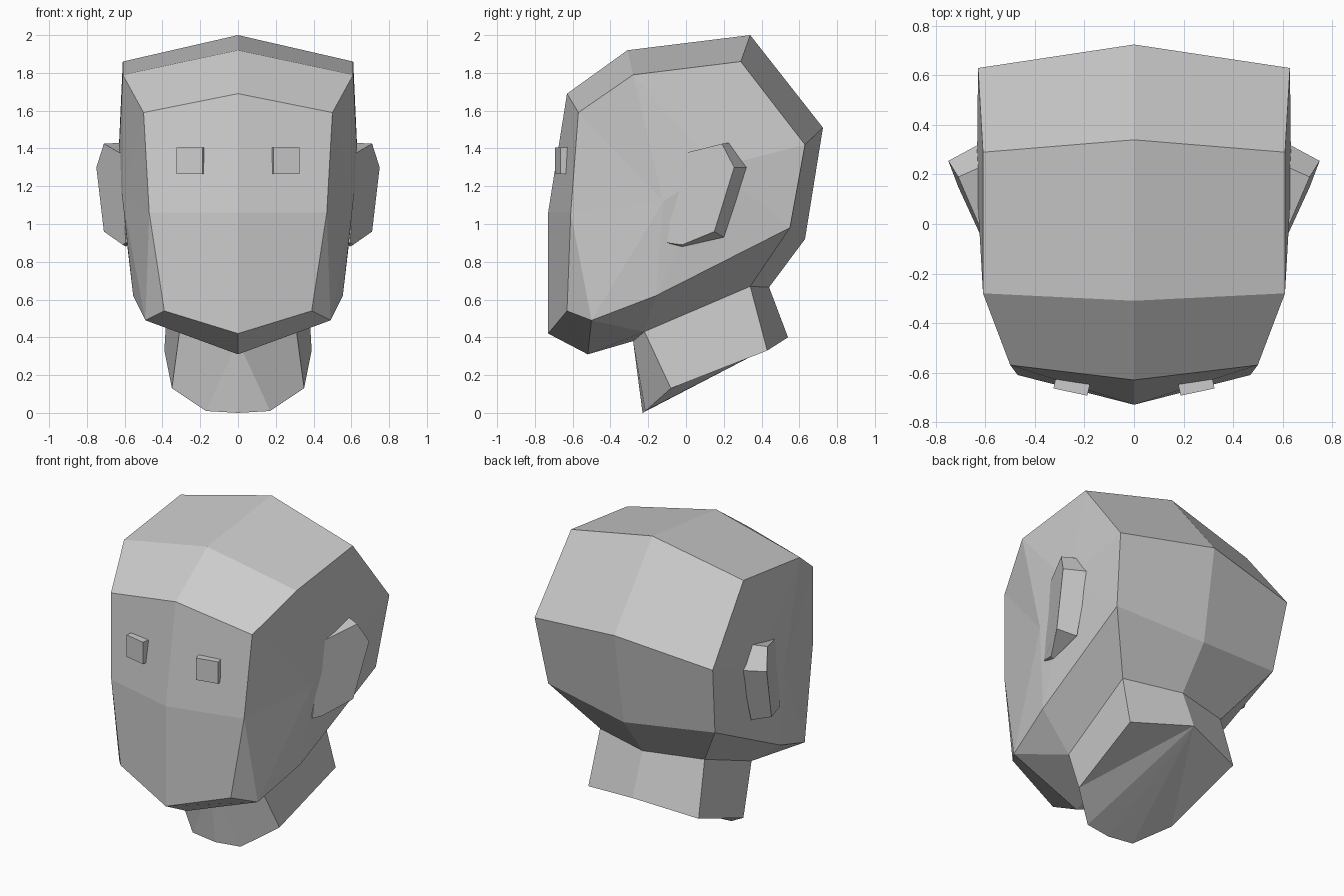
import bpy, bmesh, math
from mathutils import Vector

if "Cube" in bpy.data.objects:
    bpy.data.objects.remove(bpy.data.objects["Cube"])

grey = bpy.data.materials.new("light_grey")
grey.diffuse_color = (0.6, 0.6, 0.6, 1)
grey.use_nodes = True
grey.node_tree.nodes["Principled BSDF"].inputs["Base Color"].default_value = grey.diffuse_color


def mesh_object(name, bm):
    bmesh.ops.remove_doubles(bm, verts=bm.verts, dist=0.0005)
    bmesh.ops.recalc_face_normals(bm, faces=bm.faces)
    mesh = bpy.data.meshes.new(name)
    bm.to_mesh(mesh)
    bm.free()
    ob = bpy.data.objects.new(name, mesh)
    bpy.context.collection.objects.link(ob)
    mesh.materials.append(grey)
    return ob


def face(bm, pts, side=1):
    bm.faces.new([bm.verts.new((p[0] * side, p[1], p[2])) for p in pts])


def strip(bm, a, b, side):
    # quads between two rows of points
    for i in range(len(a) - 1):
        face(bm, (a[i], a[i + 1], b[i + 1], b[i]), side)


# Head: centre line and side rim, both running from under the chin over the crown to the nape
centre = [(0, y, z) for y, z in (
    (-.28, .38), (-.52, .31), (-.73, .42), (-.73, 1.06), (-.63, 1.69),
    (-.31, 1.92), (.34, 2.0), (.725, 1.51), (.63, .92), (.44, .665))]
rim = [(.39, -.63, .54), (.47, -.61, 1.06), (.50, -.57, 1.59), (.61, -.28, 1.79),
       (.61, .29, 1.86), (.63, .63, 1.42), (.59, .55, .98)]
jaw_front, jaw_mid = (.49, -.50, .49), (.555, -.16, .62)
neck_front, neck_back = (.31, -.22, .43), (.37, .34, .67)
temple, cheek = (.61, -.12, 1.12), (.635, .16, 1.30)

bm = bmesh.new()
for s in (1, -1):
    strip(bm, centre[2:9], rim, s)
    # chin, underside of jaw and nape
    face(bm, (centre[2], rim[0], jaw_front, centre[1]), s)
    face(bm, (centre[1], jaw_front, neck_front, centre[0]), s)
    face(bm, (jaw_front, jaw_mid, neck_front), s)
    face(bm, (jaw_mid, rim[6], neck_back, neck_front), s)
    face(bm, (rim[6], centre[8], centre[9], neck_back), s)
    # side of head, slightly domed around two inner points
    for tri in ((jaw_front, rim[0], rim[1]), (jaw_front, rim[1], temple),
                (rim[1], rim[2], temple), (rim[2], rim[3], temple),
                (rim[3], cheek, temple), (rim[3], rim[4], cheek),
                (rim[4], rim[5], cheek), (rim[5], rim[6], cheek),
                (rim[6], jaw_mid, cheek), (jaw_mid, temple, cheek),
                (jaw_mid, jaw_front, temple)):
        face(bm, tri, s)
mesh_object("head", bm)

# Neck: slanted prism leaving the jaw, with a chiselled lower front edge
base_mid, base_front = (0, -.23, 0), (.17, -.215, .01)
base_side, base_back, base_nape = (.35, -.08, .13), (.39, .43, .33), (0, .54, .40)
bm = bmesh.new()
for s in (1, -1):
    face(bm, (centre[0], base_front, base_mid), s)
    face(bm, (centre[0], neck_front, base_side, base_front), s)
    face(bm, (neck_front, neck_back, base_back, base_side), s)
    face(bm, (neck_back, centre[9], base_nape, base_back), s)
    for a, b in ((base_mid, base_front), (base_front, base_side), (base_side, base_back)):
        face(bm, (base_nape, a, b), s)
mesh_object("neck", bm)

# Ears: flared plates joined to the side of the head at the front
outer = [(.615, -.03, 1.37), (.71, .19, 1.425), (.75, .255, 1.30),
         (.71, .15, .96), (.61, -.02, .89), (.595, -.10, .90)]
inner = [(.61, -.02, 1.37), (.62, .23, 1.43), (.62, .325, 1.30),
         (.60, .20, .93), (.59, -.02, .88), (.585, -.10, .90)]
for s, name in ((1, "right_ear"), (-1, "left_ear")):
    bm = bmesh.new()
    face(bm, outer, s)
    face(bm, inner, s)
    strip(bm, outer + outer[:1], inner + inner[:1], s)
    mesh_object(name, bm)

# Eyes: small raised blocks following the slant of the face
for s, name in ((1, "right_eye"), (-1, "left_eye")):
    bm = bmesh.new()
    bmesh.ops.create_cube(bm, size=1)
    bmesh.ops.scale(bm, vec=Vector((.14, .065, .14)), verts=bm.verts)
    ob = mesh_object(name, bm)
    ob.location = (.25 * s, -.647, 1.335)
    ob.rotation_euler = (0, 0, math.radians(12) * s)
